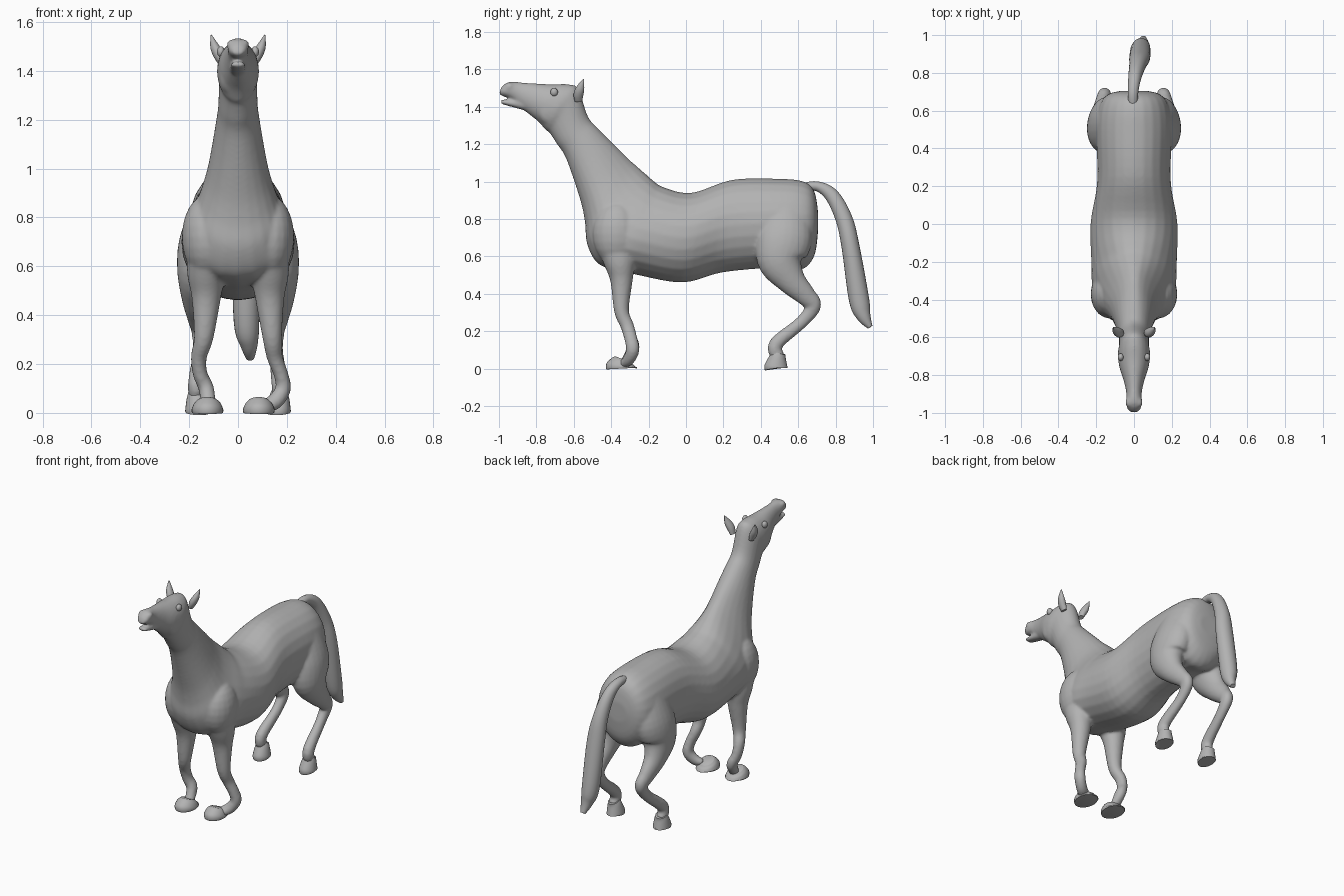
import bpy, bmesh, math
from mathutils import Vector

if "Cube" in bpy.data.objects:
    bpy.data.objects.remove(bpy.data.objects["Cube"])

coat = bpy.data.materials.new("coat grey")
coat.use_nodes = True
GREY = (0.45, 0.45, 0.45, 1)
coat.diffuse_color = GREY
coat.node_tree.nodes["Principled BSDF"].inputs["Base Color"].default_value = GREY
SIDES = 24


def resample(rows, steps=5):
    """Catmull-Rom interpolation of section rows."""
    rows = [Vector(row) for row in rows]
    padded = [rows[0]] + rows + [rows[-1]]
    result = []
    for before, start, end, after in zip(padded, padded[1:], padded[2:], padded[3:]):
        leave, arrive = (end - before) / 2, (after - start) / 2
        for step in range(steps):
            t = step / steps
            blend = t * t * (3 - 2 * t)
            result.append(start.lerp(end, blend) + leave * t * (1 - t) ** 2
                          - arrive * t * t * (1 - t))
    return result + [rows[-1]]


def loft(bm, rings):
    """Skin a list of (centre, u, v, bias) oval rings and cap the ends."""
    loops = []
    for centre, u, v, bias in rings:
        loop = []
        for i in range(SIDES):
            angle = math.tau * i / SIDES
            across, along = math.sin(angle), math.cos(angle)
            loop.append(bm.verts.new(centre + u * across * (1 - bias * along) + v * along))
        loops.append(loop)
    for lower, upper in zip(loops, loops[1:]):
        for i in range(SIDES):
            j = (i + 1) % SIDES
            bm.faces.new((lower[i], lower[j], upper[j], upper[i]))
    bm.faces.new(loops[0][::-1])
    bm.faces.new(loops[-1])


def tube(bm, rows):
    """Rows are x, y, z, sideways radius, fore-aft radius."""
    rows = resample(rows)
    points = [row.to_3d() if len(row) == 3 else Vector(row[:3]) for row in rows]
    rings = []
    for i, row in enumerate(rows):
        ahead, behind = points[min(i + 1, len(points) - 1)], points[max(i - 1, 0)]
        tangent = (ahead - behind).normalized()
        u = (Vector((1, 0, 0)) - tangent * tangent.x).normalized()
        rings.append((points[i], u * row[3], tangent.cross(u) * row[4], 0))
    loft(bm, rings)


def ball(bm, centre, radii):
    made = bmesh.ops.create_uvsphere(bm, u_segments=20, v_segments=12, radius=1)["verts"]
    bmesh.ops.scale(bm, vec=radii, verts=made)
    bmesh.ops.translate(bm, vec=centre, verts=made)


def finish(bm, name):
    bmesh.ops.recalc_face_normals(bm, faces=bm.faces)
    mesh = bpy.data.meshes.new(name)
    bm.to_mesh(mesh)
    bm.free()
    mesh.materials.append(coat)
    ob = bpy.data.objects.new(name, mesh)
    bpy.context.collection.objects.link(ob)
    bpy.ops.object.select_all(action="DESELECT")
    ob.select_set(True)
    bpy.context.view_layer.objects.active = ob
    bpy.ops.object.shade_smooth_by_angle(angle=math.radians(45))
    return ob


def part(name, rows):
    bm = bmesh.new()
    tube(bm, rows)
    return finish(bm, name)


def flip(rows):
    return [(-row[0], *row[1:]) for row in rows]


def trunk_ring(row):
    """Oval between an underside point and a topside point, heavier low at the chest."""
    low, high = Vector((0, row[0], row[1])), Vector((0, row[2], row[3]))
    bias = math.exp(-((row[2] + .25) / .15) ** 2) / 3
    return (low + high) / 2, Vector((row[4], 0, 0)), (high - low) / 2, bias


# Trunk, neck and head: underside y z, topside y z, half width
TRUNK = [
    (.705, .72, .705, .85, .07), (.685, .6, .685, .95, .14), (.62, .53, .63, 1, .185),
    (.5, .54, .5, 1.015, .2), (.2, .515, .25, 1.01, .195), (-.02, .46, .03, .94, .23),
    (-.28, .505, -.12, .97, .225), (-.4, .53, -.18, 1.01, .215),
    (-.48, .57, -.22, 1.045, .195), (-.53, .67, -.26, 1.08, .165),
    (-.54, .78, -.3, 1.115, .14), (-.565, .9, -.35, 1.165, .118),
    (-.64, 1.12, -.47, 1.285, .088), (-.69, 1.2, -.525, 1.35, .08),
    (-.73, 1.26, -.575, 1.495, .08), (-.75, 1.275, -.63, 1.52, .086),
    (-.79, 1.32, -.72, 1.52, .078), (-.84, 1.36, -.81, 1.525, .056),
    (-.895, 1.405, -.88, 1.53, .042), (-.935, 1.44, -.93, 1.535, .042),
    (-.975, 1.455, -.965, 1.525, .039), (-1, 1.465, -.99, 1.5, .024)]
body = bmesh.new()
loft(body, [trunk_ring(row) for row in resample(TRUNK)])

# Lower jaw
tube(body, [(0, -.86, 1.405, .035, .025), (0, -.97, 1.424, .031, .014),
            (0, -.99, 1.424, .02, .01)])

# Hind leg, thigh to pastern
HIND = [(.1, .53, .86, .08, .12), (.14, .525, .7, .1, .15), (.16, .505, .58, .09, .125),
        (.17, .56, .475, .062, .08), (.165, .64, .39, .042, .055),
        (.155, .68, .335, .036, .043), (.155, .62, .25, .03, .034),
        (.17, .48, .13, .034, .038), (.17, .495, .06, .032, .036)]
# Front leg down to the shin, then a different foot on each side
FORE = [(.13, -.38, .7, .08, .11), (.13, -.355, .57, .078, .085), (.13, -.345, .47, .06, .06),
        (.14, -.345, .31, .04, .04)]
LEFT_FOOT = [(.15, -.315, .23, .033, .036), (.175, -.295, .16, .03, .035),
             (.185, -.285, .1, .032, .036), (.155, -.305, .05, .034, .032),
             (.115, -.33, .028, .035, .025)]
RIGHT_FOOT = [(-.16, -.315, .23, .033, .036), (-.155, -.295, .16, .03, .035),
              (-.13, -.285, .1, .032, .036), (-.12, -.33, .025, .03, .025)]
tube(body, HIND)
tube(body, flip(HIND))
tube(body, FORE + LEFT_FOOT)
tube(body, flip(FORE) + RIGHT_FOOT)

# Shoulder, cheek and nostril masses
for side in (-1, 1):
    ball(body, (side * .13, -.37, .72), (.1, .13, .17))
    ball(body, (side * .045, -.73, 1.39), (.035, .065, .085))
    ball(body, (side * .028, -.945, 1.507), (.018, .025, .022))

# Fuse the masses into one skin
skin = finish(body, "body")
fuse = skin.modifiers.new("fuse", "REMESH")
fuse.mode = "VOXEL"
fuse.voxel_size = .0085
fuse.use_smooth_shade = True
soften = skin.modifiers.new("soften", "SMOOTH")
soften.factor = .5
soften.iterations = 8

# Hooves
HIND_HOOF = [(.17, .497, .085, .034, .038), (.168, .49, .06, .042, .045),
             (.166, .482, .012, .05, .062), (.166, .482, 0, .048, .06)]
part("left_hind_hoof", HIND_HOOF)
part("right_hind_hoof", flip(HIND_HOOF))
for name, x in (("left_front_hoof", .085), ("right_front_hoof", -.125)):
    part(name, [(x, -.335, .05, .04, .045), (x, -.34, .035, .056, .065),
                (x, -.345, .012, .065, .083), (x, -.345, 0, .063, .08)])

# Ears and eyes
EAR = [(.066, -.575, 1.43, .014, .02), (.08, -.575, 1.465, .021, .026),
       (.096, -.565, 1.5, .018, .022), (.11, -.548, 1.547, .002, .003)]
part("left_ear", EAR)
part("right_ear", flip(EAR))
for name, side in (("left_eye", 1), ("right_eye", -1)):
    eye = bmesh.new()
    ball(eye, (side * .07, -.705, 1.478), (.016, .02, .022))
    finish(eye, name)

# Tail
part("tail", [(-.005, .62, .965, .025, .025), (-.005, .7, .975, .028, .026),
              (.005, .78, .925, .035, .038), (.02, .845, .8, .045, .045),
              (.03, .88, .65, .055, .048), (.035, .925, .37, .052, .054),
              (.045, .95, .28, .036, .038), (.05, .985, .222, .016, .014)])
